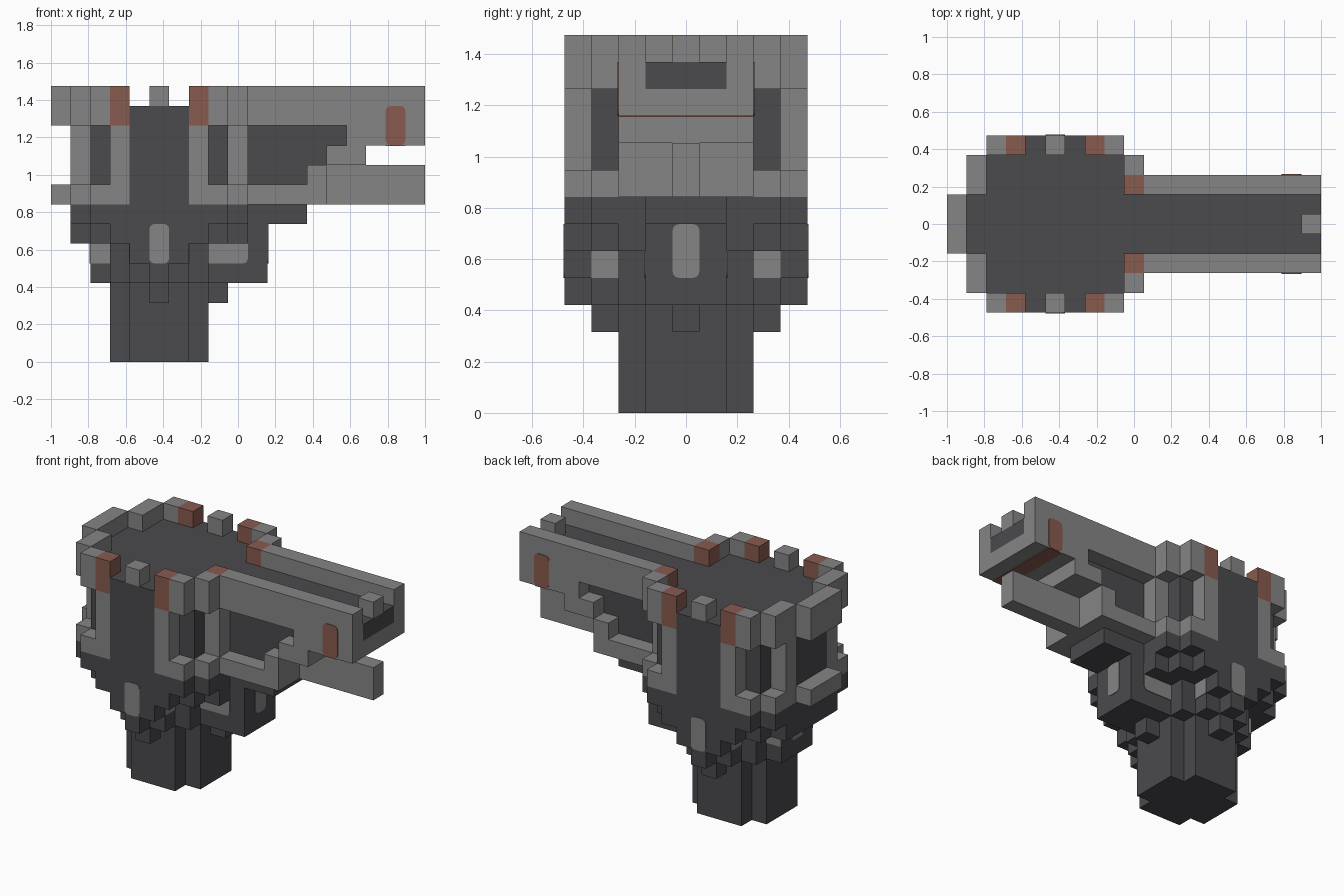
import bpy, bmesh, math
from mathutils import Vector

default = bpy.data.objects.get("Cube")
if default:
    bpy.data.objects.remove(default, do_unlink=True)

U = 2 / 19          # one block
HAIR = 0.004 / U    # thickness of painted plates, in blocks


def material(name, rgb):
    m = bpy.data.materials.new(name)
    m.use_nodes = True
    m.diffuse_color = (*rgb, 1)
    m.node_tree.nodes["Principled BSDF"].inputs["Base Color"].default_value = (*rgb, 1)
    return m


DARK = material("dark stone", (0.069, 0.067, 0.075))
LIGHT = material("light stone", (0.235, 0.235, 0.235))
RED = material("rust red", (0.242, 0.105, 0.078))


def world(x, y, z):
    return Vector((x * U - 1, y * U, z * U))


def finish(name, bm, mat):
    bmesh.ops.recalc_face_normals(bm, faces=bm.faces)
    mesh = bpy.data.meshes.new(name)
    bm.to_mesh(mesh)
    bm.free()
    mesh.materials.append(mat)
    obj = bpy.data.objects.new(name, mesh)
    bpy.context.collection.objects.link(obj)
    return obj


def add_box(bm, xs, ys, zs):
    lo, hi = world(xs[0], ys[0], zs[0]), world(xs[1], ys[1], zs[1])
    for v in bmesh.ops.create_cube(bm, size=1)["verts"]:
        v.co = Vector([lo[i] + (v.co[i] + 0.5) * (hi[i] - lo[i]) for i in range(3)])


def blocks(name, mat, *boxes):
    """Boxes in block units; a single number for y means centred, a pair means on both sides."""
    bm = bmesh.new()
    for xs, ys, zs in boxes:
        if isinstance(ys, tuple):
            add_box(bm, xs, ys, zs)
            add_box(bm, xs, (-ys[1], -ys[0]), zs)
        else:
            add_box(bm, xs, (-ys, ys), zs)
    return finish(name, bm, mat)


def plate(name, mat, axis, at, side, us, zs, rounded="LR"):
    """Thin upright plate with rounded corners on its low (L) and/or high (R) edge."""
    r, pts = 0.25, []
    corners = [(us[1], zs[1], -1, -1, "R"), (us[0], zs[1], 1, -1, "L"),
               (us[0], zs[0], 1, 1, "L"), (us[1], zs[0], -1, 1, "R")]
    for n, (u, z, du, dz, tag) in enumerate(corners):
        if tag not in rounded:
            pts.append((u, z))
            continue
        for k in range(4):
            a = math.pi / 2 * (n + k / 3)
            pts.append((u + r * (du + math.cos(a)), z + r * (dz + math.sin(a))))
    bm = bmesh.new()

    def ring(d):
        return [bm.verts.new(world(u, d, z) if axis == "y" else world(d, u, z)) for u, z in pts]

    inner, outer = ring(at), ring(at + side * HAIR)
    bm.faces.new(inner)
    bm.faces.new(outer)
    for i in range(len(pts)):
        j = (i + 1) % len(pts)
        bm.faces.new((inner[i], inner[j], outer[j], outer[i]))
    return finish(name, bm, mat)


# Foot: column with notched corners, widening into corbels
blocks("column", DARK, ((4, 7), 2.5, (0, 4)), ((3, 8), 1.5, (0, 4)))
blocks("column_head", DARK, ((3, 8), 2.5, (4, 6)))
blocks("corbel_knobs", DARK,
       ((5, 6), (2.5, 3.5), (3, 4)), ((8, 9), 0.5, (3, 4)),
       ((4, 7), (2.5, 3.5), (4, 5)), ((5, 6), (3.5, 4.5), (4, 5)))
blocks("rear_corbel", DARK, ((2, 3), 1.5, (4, 6)))
blocks("lower_flare", DARK,
       ((2, 9), 3.5, (6, 8)),
       ((3, 4), (3.5, 4.5), (6, 8)), ((7, 8), (3.5, 4.5), (6, 8)),
       ((1, 2), (1.5, 2.5), (6, 8)), ((9, 10), (1.5, 2.5), (6, 8)),
       ((2, 3), (3.5, 4.5), (7, 8)), ((8, 9), (3.5, 4.5), (7, 8)),
       ((1, 2), (2.5, 3.5), (7, 8)), ((9, 10), (2.5, 3.5), (7, 8)))
blocks("barrel_bracket", DARK, ((8, 11), 1.5, (4, 7)), ((8, 13), 1.5, (7, 8)))

# Tower body and its flat panels
blocks("tower_core", DARK, ((2, 9), 3.5, (8, 13)))
blocks("side_panels", DARK, ((4, 7), (2.5, 4.5), (5, 13)))
blocks("rear_panel", DARK, ((1, 2), 1.5, (6, 13)))

# Light frame: lower ring, posts, battlement
for name, zs in (("lower_ring", (8, 9)), ("battlement", (12, 14))):
    blocks(name, LIGHT,
           ((0, 1), 1.5, zs), ((1, 2), (1.5, 3.5), zs), ((9, 10), (2.5, 3.5), zs),
           ((2, 3), (3.5, 4.5), zs), ((8, 9), (3.5, 4.5), zs))
blocks("posts", LIGHT,
       ((3, 4), (3.5, 4.5), (8, 12)), ((7, 8), (3.5, 4.5), (8, 12)),
       ((1, 2), (1.5, 2.5), (9, 12)), ((9, 10), (1.5, 2.5), (9, 12)))
blocks("middle_merlons", LIGHT, ((5, 6), (3.5, 4.5), (13, 14)))
blocks("red_merlons", RED,
       ((3, 4), (3.5, 4.5), (12, 14)), ((7, 8), (3.5, 4.5), (12, 14)),
       ((9, 10), (1.5, 2.5), (12, 14)), ((9, 10), (1.5, 2.5), (8, 9)))

# Barrel: dark core and floor, light side walls, stepped underside, lower jaw
blocks("barrel_core", DARK, ((9, 13), 1.5, (8, 12)))
blocks("barrel_floor", DARK, ((9, 19), 1.5, (12, 13)))
blocks("barrel_walls", LIGHT, ((10, 19), (1.5, 2.5), (12, 14)), ((10, 13), (1.5, 2.5), (8, 9)))
blocks("barrel_underside", LIGHT,
       ((13, 14), 2.5, (8, 10)), ((14, 16), 2.5, (10, 11)), ((15, 19), 2.5, (11, 12)))
blocks("barrel_inner_fill", DARK, ((13, 14), 1.5, (10, 12)), ((14, 15), 1.5, (11, 12)))
blocks("lower_jaw", LIGHT, ((14, 19), 0.5, (8, 10)))
blocks("front_sight", LIGHT, ((18, 19), 0.5, (13, 14)))
blocks("red_under_band", RED, ((17, 18), 2.5, (11 - HAIR, 11)))

# Painted windows and bands on both sides
for s, tag in ((-1, "right"), (1, "left")):
    plate(f"{tag}_panel_window", LIGHT, "y", 4.5 * s, s, (5, 6), (5, 7))
    plate(f"{tag}_bracket_window", LIGHT, "y", 1.5 * s, s, (8, 10), (5, 7), "R")
    plate(f"{tag}_rear_window", LIGHT, "y", 1.5 * s, s, (2, 3), (5, 6), "")
    plate(f"{tag}_barrel_band", RED, "y", 2.5 * s, s, (17, 18), (11, 13))
    for x, d in ((4, -1), (7, 1)):
        us = sorted((2.5 * s, 3.5 * s))
        plate(f"{tag}_panel_edge_window", LIGHT, "x", x, d, us, (5, 6), "")
plate("bracket_end_window", LIGHT, "x", 11, 1, (-0.5, 0.5), (5, 7))
plate("rear_corbel_window", LIGHT, "x", 2, -1, (-0.5, 0.5), (5, 6), "")
